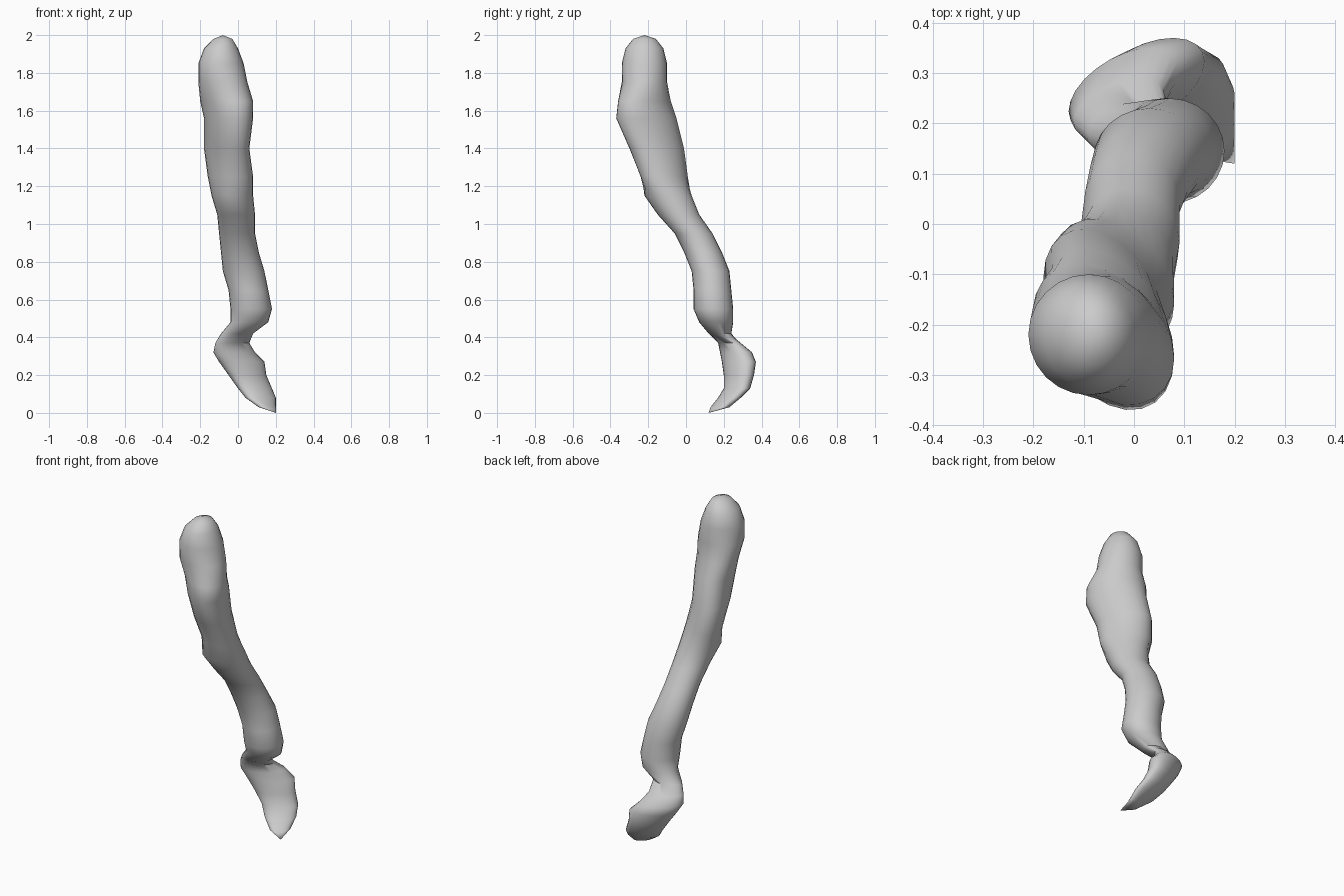
import bpy
import math

# Remove only the default cube
default_cube = bpy.data.objects.get("Cube")
if default_cube:
    bpy.data.objects.remove(default_cube, do_unlink=True)

SIDES = 24

# Cross-sections in hundredths: height, left, right, front, back
SECTIONS = [
    (198, -13, -3, -28, -16),
    (193, -18, 0, -32, -12),
    (185, -21, 3, -34, -10),
    (175, -21, 5, -34, -10),
    (165, -20, 8, -36, -8),
    (156, -18, 8, -37, -5),
    (140, -18, 6, -30, -1),
    (125, -16, 8, -24, 1),
    (115, -14, 8, -22, 3),
    (105, -11, 9, -15, 7),
    (95, -10, 9, -6, 14),
    (85, -9, 11, -1, 19),
    (75, -8, 14, 3, 23),
    (65, -5, 16, 4, 24),
    (55, -4, 18, 4, 25),
    (48, -4, 16, 7, 25),
    (42, -9, 8, 12, 24),
    (37, -12, 6, 17, 29),
    (32, -13, 9, 18, 35),
    (27, -10, 14, 19, 37),
    (20, -5, 15, 20, 36),
    (13, 0, 18, 20, 34),
    (8, 4, 20, 17, 29),
    (3, 11, 20, 13, 23),
]


def skew_at(height):
    """Slant of the oval cross-section, in radians."""
    if height < 0.4:
        return 0.5
    if 1.2 < height < 1.7:
        return -0.35
    return 0.0


def oval_ring(section):
    """One closed ring of points fitted to the section's extents."""
    height, left, right, front, back = [value / 100 for value in section]
    centre_x, centre_y = (left + right) / 2, (front + back) / 2
    radius_x, radius_y = (right - left) / 2, (back - front) / 2
    skew = skew_at(height)
    ring = []
    for step in range(SIDES):
        angle = math.tau * step / SIDES
        ring.append((centre_x + radius_x * math.cos(angle),
                     centre_y + radius_y * math.sin(angle + skew),
                     height))
    return ring


def loft(name, sections, top_point, bottom_point, material):
    """Skin a stack of rings and close both ends to a point."""
    points = [point for section in sections for point in oval_ring(section)]
    faces = []
    for row in range(len(sections) - 1):
        upper, lower = row * SIDES, (row + 1) * SIDES
        for step in range(SIDES):
            following = (step + 1) % SIDES
            faces.append((upper + step, lower + step,
                          lower + following, upper + following))
    top, bottom = len(points), len(points) + 1
    last = (len(sections) - 1) * SIDES
    for step in range(SIDES):
        following = (step + 1) % SIDES
        faces.append((top, step, following))
        faces.append((bottom, last + following, last + step))
    mesh = bpy.data.meshes.new(name)
    mesh.from_pydata(points + [top_point, bottom_point], [], faces)
    mesh.materials.append(material)
    mesh.update()
    limb = bpy.data.objects.new(name, mesh)
    bpy.context.collection.objects.link(limb)
    return limb


# Single plain grey surface
grey = bpy.data.materials.new("plain_grey")
grey.use_nodes = True
grey.diffuse_color = (0.6, 0.6, 0.6, 1)
grey.node_tree.nodes["Principled BSDF"].inputs["Base Color"].default_value = grey.diffuse_color

# Bent limb with a hooked foot
limb = loft("bent_limb", SECTIONS, (-0.08, -0.22, 2), (0.2, 0.12, 0), grey)
bpy.ops.object.select_all(action="DESELECT")
limb.select_set(True)
bpy.context.view_layer.objects.active = limb
bpy.ops.object.shade_smooth_by_angle(angle=math.radians(50))
